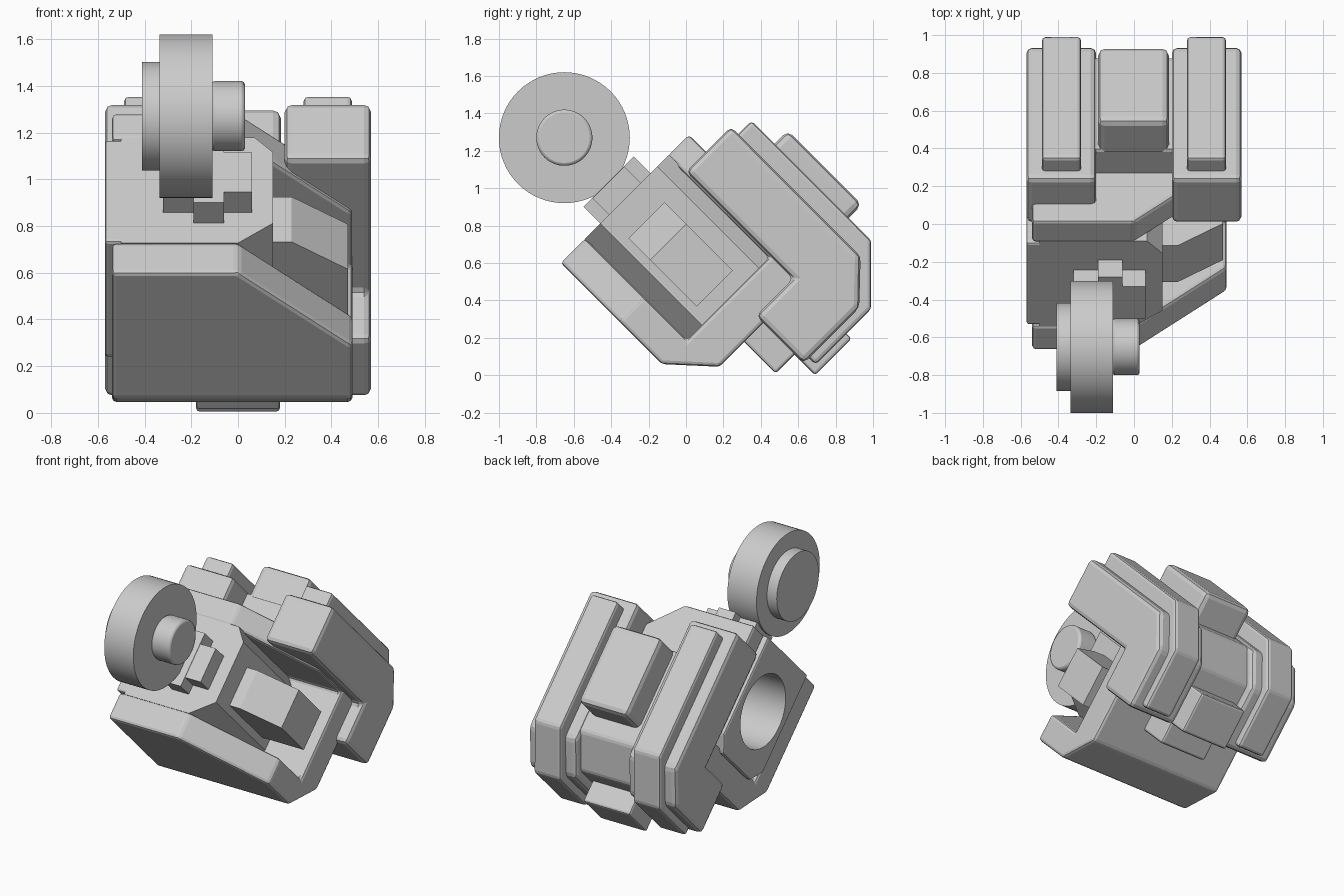
import bpy, bmesh, math
from mathutils import Matrix, Vector

cube = bpy.data.objects.get("Cube")
if cube:
    bpy.data.objects.remove(cube)

GREY = (0.6, 0.6, 0.6, 1)
mat = bpy.data.materials.new("light grey")
mat.use_nodes = True
mat.diffuse_color = GREY
mat.node_tree.nodes["Principled BSDF"].inputs["Base Color"].default_value = GREY

# The whole model is built upright, then tipped back about x
TILT = Matrix.Rotation(math.radians(45), 4, 'X')
PLACE = {
    'x': lambda p, q, t: (t, p, q),
    'y': lambda p, q, t: (p, t, q),
    'z': lambda p, q, t: (p, q, t),
}


def prism(name, pts, axis, lo, hi, bevel=0.0, cut=None):
    """Extrude a flat outline along an axis, optionally sliced by a plane."""
    bm = bmesh.new()
    put = PLACE[axis]
    face = bm.faces.new([bm.verts.new(put(p, q, lo)) for p, q in pts])
    grown = bmesh.ops.extrude_face_region(bm, geom=[face])
    shift = Vector(put(0, 0, hi - lo))
    for v in grown["geom"]:
        if isinstance(v, bmesh.types.BMVert):
            v.co += shift
    if cut:
        bmesh.ops.bisect_plane(bm, geom=bm.verts[:] + bm.edges[:] + bm.faces[:],
                               plane_co=cut[0], plane_no=cut[1], clear_outer=True)
        bmesh.ops.holes_fill(bm, edges=[e for e in bm.edges if e.is_boundary])
    bmesh.ops.recalc_face_normals(bm, faces=bm.faces[:])
    mesh = bpy.data.meshes.new(name)
    bm.to_mesh(mesh)
    bm.free()
    obj = bpy.data.objects.new(name, mesh)
    bpy.context.collection.objects.link(obj)
    obj.matrix_world = TILT
    mesh.materials.append(mat)
    if bevel:
        mod = obj.modifiers.new("soft_edges", 'BEVEL')
        mod.width = bevel
        mod.segments = 2
        mod.limit_method = 'ANGLE'
    return obj


def box(name, x, y, z, bevel=0.0):
    pts = [(y[0], z[0]), (y[1], z[0]), (y[1], z[1]), (y[0], z[1])]
    return prism(name, pts, 'x', x[0], x[1], bevel)


def disc(name, y, z, r, x0, x1, bevel=0.0, sides=64):
    pts = [(y + r * math.cos(i * math.tau / sides),
            z + r * math.sin(i * math.tau / sides)) for i in range(sides)]
    obj = prism(name, pts, 'x', x0, x1, bevel)
    bpy.ops.object.select_all(action='DESELECT')
    obj.select_set(True)
    bpy.context.view_layer.objects.active = obj
    bpy.ops.object.shade_smooth_by_angle(angle=math.radians(30))
    return obj


# Body: U-shaped side profile with a sloping shoulder
prism("body", [(-.05, .898), (-.05, .134), (.159, -.095), (.92, -.095), (.92, .898),
               (.757, .898), (.757, .13), (.136, .13), (.136, .898)],
      'x', -.54, .49, .02, cut=((0, 0, .898), (.44, 0, .49)))

# Middle block and side boss, bored out by a round socket
middle = prism("middle_block", [(-.5, .13), (0, .13), (.15, .25), (.15, .68), (.07, .77), (-.5, .77)],
               'z', .12, .898)
boss = prism("side_boss", [(.14, .898), (.14, .2), (.24, .1), (.66, .1), (.757, .2), (.757, .898)],
             'x', -.57, -.45, .015)
bore = disc("socket_cutter", .447, .5, .25, -.7, -.08)
bore.hide_render = True
bore.hide_viewport = True
cutter_targets = [middle, boss]
body = bpy.data.objects["body"]
for obj in cutter_targets + [body]:
    mod = obj.modifiers.new("socket", 'BOOLEAN')
    mod.object = bore
    mod.solver = 'EXACT'

# Sloped block inside the side recess
prism("recess_block", [(.1, .22), (.47, .22), (.47, .57), (.23, .735), (.1, .735)], 'y', .3, .573)

# Cross-shaped mount carrying the wheel
box("mount_long", (-.19, -.06), (.25, .63), (.88, 1.025))
box("mount_wide", (-.32, .06), (.315, .555), (.88, 1.022))

# Wheel and hubs
disc("wheel", .438, 1.358, .35, -.335, -.11)
disc("outer_hub", .438, 1.358, .233, -.41, -.33)
disc("inner_hub", .438, 1.358, .15, -.115, .03, .015)

# Back core with its centre blocks
prism("back_core", [(.85, .54), (1.1, .54), (1.1, -.14), (.9, -.34), (.5, -.34), (.5, -.05), (.85, -.05)],
      'x', -.22, .22, .02)
box("back_block", (-.19, .185), (1.05, 1.31), (-.02, .54), .035)
box("lower_block", (-.18, .18), (.346, .62), (-.332, -.05), .015)
box("foot_block", (-.18, .18), (.488, .764), (-.488, -.25), .015)

# Mirrored L-shaped straps with narrower ridges
STRAP = [(.77, .77), (1.11, .77), (1.11, -.21), (.91, -.4), (.49, -.4), (.49, -.04), (.77, -.04)]
RIDGE = [(1.08, .714), (1.21, .714), (1.21, -.19), (.95, -.45), (.53, -.45), (.53, -.36),
         (.9, -.36), (1.08, -.18)]
for side, s in (("left", 1), ("right", -1)):
    prism(side + "_strap", STRAP, 'x', *sorted((s * .2, s * .57)), .03)
    prism(side + "_ridge", RIDGE, 'x', *sorted((s * .28, s * .488)), .02)
